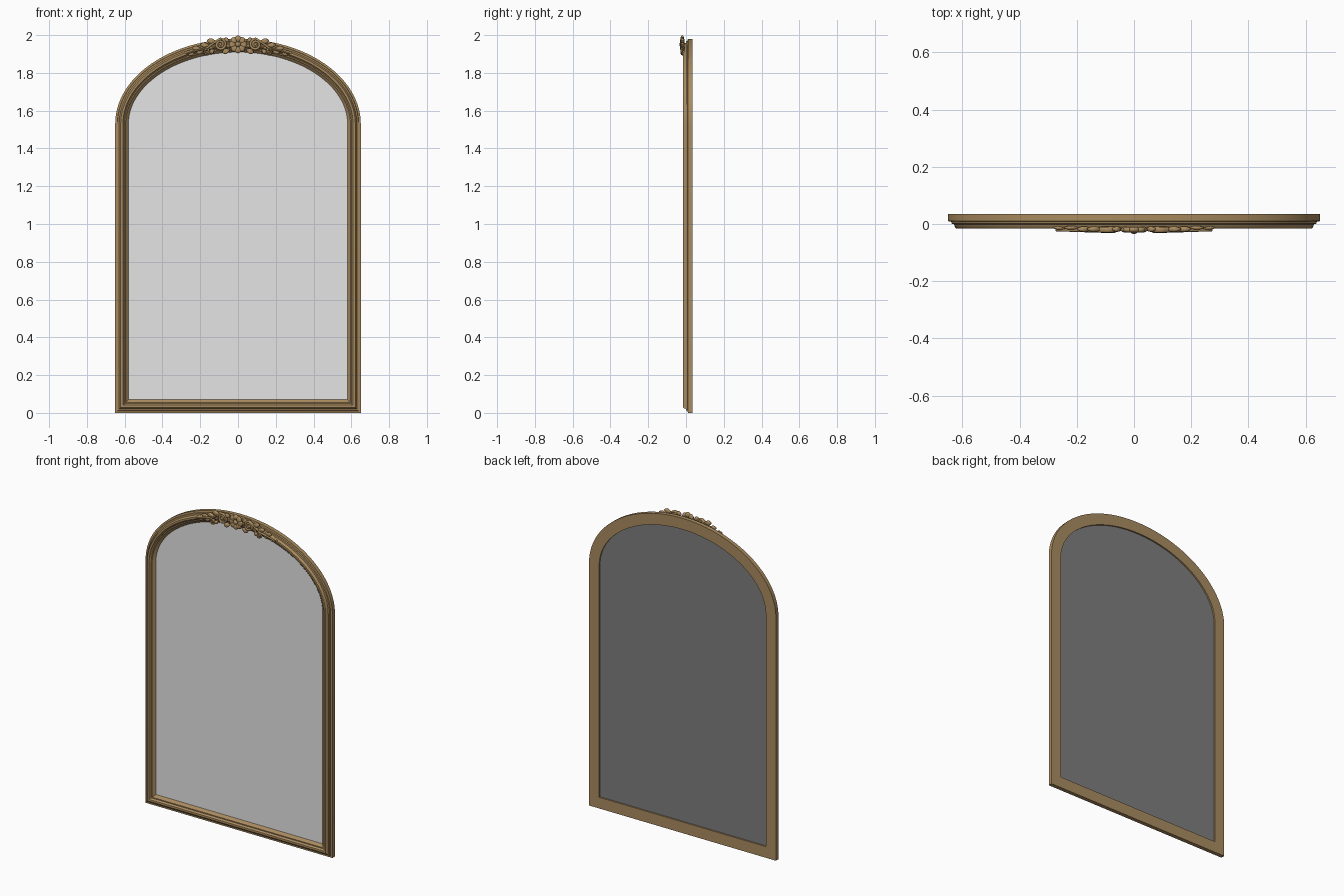
import bpy, bmesh
from math import sin, cos, pi, hypot, radians

cube = bpy.data.objects.get("Cube")
if cube:
    bpy.data.objects.remove(cube, do_unlink=True)


def material(name, rgb):
    m = bpy.data.materials.new(name)
    m.use_nodes = True
    m.diffuse_color = (*rgb, 1)
    m.node_tree.nodes["Principled BSDF"].inputs["Base Color"].default_value = (*rgb, 1)
    return m


GOLD = material("antique gold", (0.40, 0.26, 0.115))
SILVER = material("mirror silver", (0.78, 0.78, 0.78))
DARK = material("backing grey", (0.21, 0.21, 0.21))

HALF, SPRING, RISE = 0.65, 1.53, 0.45


def finish(name, bm, mat, smooth=None):
    bmesh.ops.recalc_face_normals(bm, faces=bm.faces)
    me = bpy.data.meshes.new(name)
    bm.to_mesh(me)
    bm.free()
    me.materials.append(mat)
    ob = bpy.data.objects.new(name, me)
    bpy.context.collection.objects.link(ob)
    if smooth:
        shade(ob, smooth)
    return ob


def shade(ob, angle):
    bpy.ops.object.select_all(action='DESELECT')
    ob.select_set(True)
    bpy.context.view_layer.objects.active = ob
    bpy.ops.object.shade_smooth_by_angle(angle=radians(angle))


# Arched outline: each station is a point and its inward direction
def outline(steps=64):
    stations = [(-HALF, 0, 1, 1), (HALF, 0, -1, 1)]
    for i in range(steps + 1):
        t = pi * i / steps
        nx, nz = cos(t) / HALF, sin(t) / RISE
        n = hypot(nx, nz)
        stations.append((HALF * cos(t), SPRING + RISE * sin(t), -nx / n, -nz / n))
    return stations


def ring(bm, inset, y):
    return [bm.verts.new((x + dx * inset, y, z + dz * inset)) for x, z, dx, dz in outline()]


def bridge(bm, a, b):
    for i in range(len(a)):
        j = (i + 1) % len(a)
        bm.faces.new((a[i], a[j], b[j], b[i]))


# Frame: moulding profile (inset, depth) swept around the outline
profile = [(0, .035), (0, .01), (.011, .008), (.013, .001), (.021, -.001),
           (.024, -.010), (.029, -.015), (.035, -.016), (.041, -.014), (.045, -.007),
           (.049, -.004), (.055, -.004), (.059, .002), (.065, .006), (.070, .012), (.070, .035)]
bm = bmesh.new()
rings = [ring(bm, d, y) for d, y in profile]
for k in range(len(rings)):
    bridge(bm, rings[k - 1], rings[k])
finish("frame", bm, GOLD, 35)


# Mirror pane and backing board
def panel(name, front, back, mat):
    bm = bmesh.new()
    a, b = ring(bm, .067, front), ring(bm, .067, back)
    bridge(bm, a, b)
    bm.faces.new(a)
    bm.faces.new(b)
    finish(name, bm, mat)


panel("mirror_pane", .012, .018, SILVER)
panel("backing_board", .018, .026, DARK)


# Carved leaf: tapered, creased blob growing from (x, z) at an angle
def leaf(name, x, z, length, width, degrees, depth=.012, y=-.018, side=1):
    a = radians(degrees)
    bm = bmesh.new()
    bmesh.ops.create_uvsphere(bm, u_segments=14, v_segments=8, radius=1)
    for v in bm.verts:
        u = (v.co.x + 1) / 2
        w = v.co.z * width * (1.1 - abs(u - .62))
        d = v.co.y * depth * (.65 + .35 * abs(v.co.z))
        v.co = (side * (x + u * length * cos(a) - w * sin(a)), y + d,
                z + u * length * sin(a) + w * cos(a))
    finish(name, bm, GOLD, 50)


# Carved scroll: tapered round bead along a path
def scroll(name, path, thick, thin, side, y=-.020):
    cu = bpy.data.curves.new(name, 'CURVE')
    cu.dimensions = '3D'
    cu.bevel_depth = 1
    cu.bevel_resolution = 2
    cu.use_fill_caps = True
    sp = cu.splines.new('POLY')
    sp.points.add(len(path) - 1)
    for i, (x, z) in enumerate(path):
        f = i / (len(path) - 1)
        sp.points[i].co = (side * x, 0, z, 1)
        sp.points[i].radius = thin + (thick - thin) * sin(pi * (.15 + .8 * f))
    cu.materials.append(GOLD)
    ob = bpy.data.objects.new(name, cu)
    ob.location.y = y
    ob.scale.y = 1.5
    bpy.context.collection.objects.link(ob)
    bpy.ops.object.select_all(action='DESELECT')
    ob.select_set(True)
    bpy.context.view_layer.objects.active = ob
    bpy.ops.object.convert(target='MESH')
    shade(bpy.context.view_layer.objects.active, 50)


def spiral(cx, cz, r0, r1, a0, a1, n=28):
    pts = []
    for i in range(n + 1):
        f = i / n
        a, r = radians(a0 + (a1 - a0) * f), r0 + (r1 - r0) * f
        pts.append((cx + r * cos(a), cz + r * sin(a)))
    return pts


def arch_z(x, inset=.035):
    return SPRING + (RISE - inset) * (1 - (x / (HALF - inset)) ** 2) ** .5


def button(name, x, z, r, y, depth):
    bm = bmesh.new()
    bmesh.ops.create_uvsphere(bm, u_segments=14, v_segments=10, radius=1)
    for v in bm.verts:
        v.co = (x + v.co.x * r, y + v.co.y * depth, z + v.co.z * r)
    finish(name, bm, GOLD, 50)


# Central rosette
FZ = 1.951
for i in range(8):
    leaf(f"rosette_petal_{i + 1}", .010 * cos(i * pi / 4), FZ + .010 * sin(i * pi / 4),
         .038, .019, i * 45, .014, -.020)
button("rosette_centre", 0, FZ, .014, -.024, .011)

# Scrolls and foliage on both sides of the rosette
for side, label in ((1, "left"), (-1, "right")):
    # large volute running into a tapering stem along the arch
    path = spiral(.093, 1.950, .005, .030, 450, -270)
    path = path[:-1] + [(.093 + .012 * k, 1.980 + (arch_z(.093 + .012 * k) - 1.980) * min(1, k / 6))
                        for k in range(16)]
    scroll(f"{label}_large_volute", path, .0075, .003, side)
    # small hanging curl
    scroll(f"{label}_small_curl", spiral(.163, 1.914, .004, .019, 360, -180) +
           [(.135, 1.930), (.120, 1.938)], .006, .003, side)
    button(f"{label}_volute_eye", side * .093, 1.950, .009, -.020, .011)
    button(f"{label}_curl_eye", side * .163, 1.912, .007, -.019, .010)
    # acanthus leaves
    for i, (x, z, length, width, deg) in enumerate((
            (.042, 1.925, .045, .014, -25), (.045, 1.965, .035, .012, 30),
            (.115, 1.965, .050, .014, 8), (.125, 1.925, .035, .012, -40),
            (.150, 1.945, .050, .013, 5), (.180, 1.925, .045, .013, -30),
            (.195, 1.930, .050, .012, 2), (.225, 1.917, .045, .010, -35),
            (.235, 1.915, .050, .010, -12))):
        leaf(f"{label}_leaf_{i + 1}", x, z, length, width, deg,
             .013 if x < .17 else .009, -.018 if x < .17 else -.013, side)
